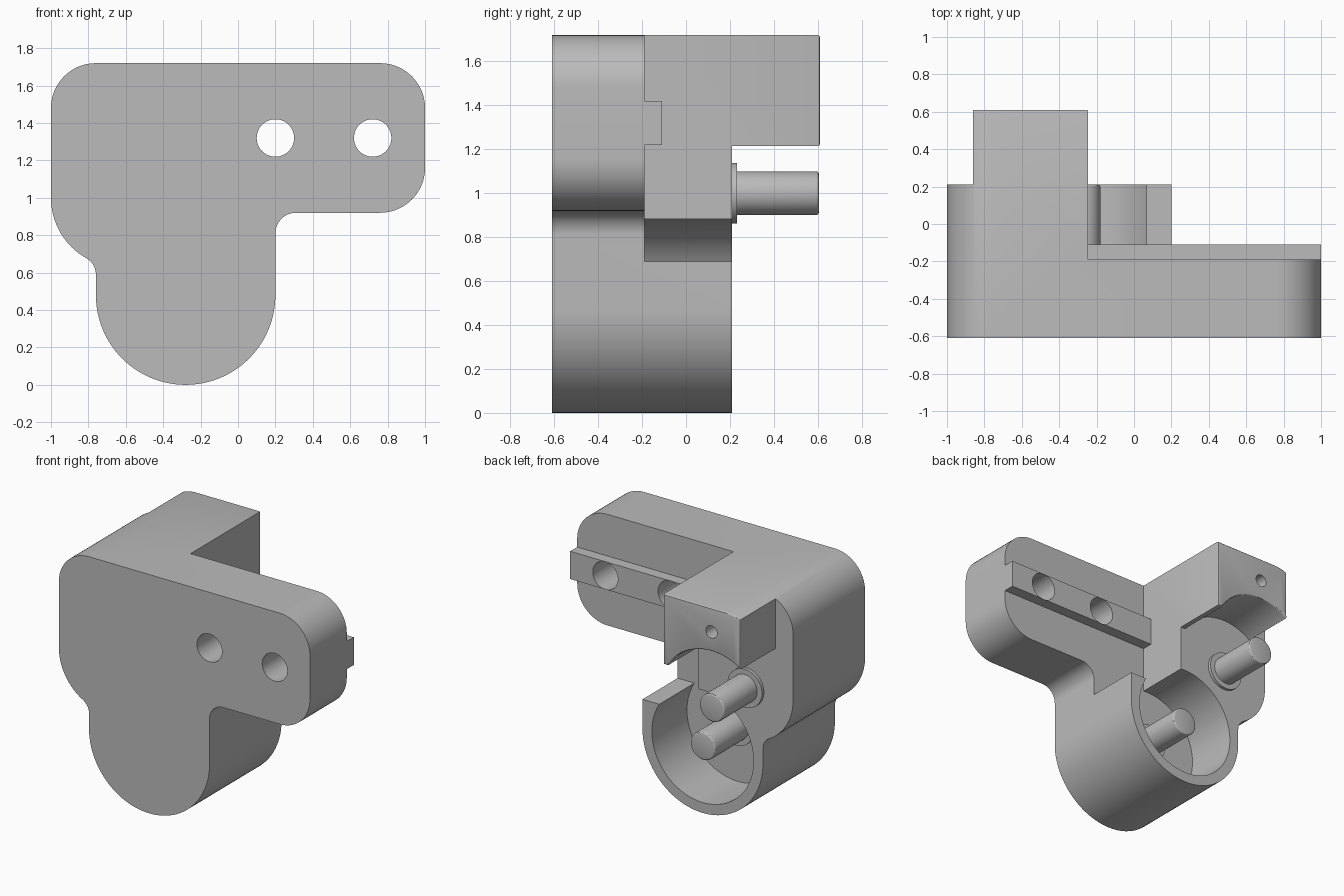
import bpy, bmesh
from math import sin, cos, radians, pi

cube = bpy.data.objects.get("Cube")
if cube:
    bpy.data.objects.remove(cube, do_unlink=True)

grey = bpy.data.materials.new("plain grey")
grey.use_nodes = True
grey.diffuse_color = (0.5, 0.5, 0.5, 1)
grey.node_tree.nodes["Principled BSDF"].inputs["Base Color"].default_value = (0.5, 0.5, 0.5, 1)


def arc(cx, cz, r, a0, a1, n=16):
    """Points on an arc in the xz plane, angles in degrees."""
    angles = [radians(a0 + (a1 - a0) * i / n) for i in range(n + 1)]
    return [(cx + r * cos(a), cz + r * sin(a)) for a in angles]


def circle(cx, cz, r, n=64):
    return arc(cx, cz, r, 0, 360, n)[:-1]


def rect(x0, x1, z0, z1):
    return [(x0, z0), (x1, z0), (x1, z1), (x0, z1)]


def bevel_back(bm, y, width):
    """Round the sharp edges lying in the plane at y."""
    edges = [e for e in bm.edges if all(abs(v.co.y - y) < 1e-4 for v in e.verts)
             and len(e.link_faces) == 2 and e.calc_face_angle() > 0.5]
    bmesh.ops.bevel(bm, geom=edges, offset=width, segments=3, profile=0.5, affect='EDGES')


def prism(name, outline, y0, y1, bevel=0):
    """Extrude an xz outline from y0 to y1."""
    bm = bmesh.new()
    face = bm.faces.new([bm.verts.new((x, y0, z)) for x, z in outline])
    ext = bmesh.ops.extrude_face_region(bm, geom=[face])
    for v in ext["geom"]:
        if isinstance(v, bmesh.types.BMVert):
            v.co.y = y1
    bmesh.ops.recalc_face_normals(bm, faces=bm.faces)
    if bevel:
        bevel_back(bm, y1, bevel)
    mesh = bpy.data.meshes.new(name)
    bm.to_mesh(mesh)
    bm.free()
    mesh.materials.append(grey)
    obj = bpy.data.objects.new(name, mesh)
    bpy.context.collection.objects.link(obj)
    return obj


def activate(obj):
    bpy.ops.object.select_all(action='DESELECT')
    obj.select_set(True)
    bpy.context.view_layer.objects.active = obj


def cut(obj, outline, y0, y1):
    """Subtract a prism from the object."""
    cutter = prism("cutter", outline, y0, y1)
    cutter.hide_render = True
    mod = obj.modifiers.new("cut", 'BOOLEAN')
    mod.operation, mod.solver, mod.object = 'DIFFERENCE', 'EXACT', cutter
    activate(obj)
    bpy.ops.object.modifier_apply(modifier=mod.name)
    bpy.data.objects.remove(cutter, do_unlink=True)


FRONT, STEP, MID, BACK = -0.61, -0.19, 0.21, 0.61
SIDE = -0.245
CUP, PIN = (-0.28, 0.48), (-0.63, 1.0)

# Housing outline, clockwise from the upper left corner
outline = (arc(-0.76, 1.48, 0.24, 180, 90)
           + arc(0.76, 1.48, 0.24, 90, 0)
           + arc(0.76, 1.16, 0.24, 0, -90)
           + arc(0.31, 0.81, 0.11, 90, 180)
           + arc(*CUP, 0.48, 0, -180, 48)
           + arc(-0.86, 0.59, 0.10, 0, 60.7, 10)
           + arc(*PIN, 0.37, 240.7, 180))
housing = prism("housing", outline, FRONT, BACK)

# Step behind the arm, then the lower and side clearance around the rear block
cut(housing, rect(SIDE, 1.2, 0.69, 2), STEP, 1)
cut(housing, rect(-1.2, 1.2, -0.2, 1.215), MID, 1)
cut(housing, rect(-1.2, -0.86, 1.1, 2), MID, 1)

# Curved underside of the block and the round cup
cut(housing, circle(*PIN, 0.41, 96), MID, 1)
cut(housing, circle(*CUP, 0.405, 96), STEP, 1)

# Softened back edge of the block
bm = bmesh.new()
bm.from_mesh(housing.data)
bevel_back(bm, BACK, 0.01)
bm.to_mesh(housing.data)
bm.free()

# Screw hole in the block
cut(housing, circle(-0.63, 1.55, 0.045, 24), 0.35, 1)

# Rail on the back of the arm
rail = prism("rail", rect(SIDE, 1.0, 1.22, 1.42), STEP, -0.11)

# Two holes through arm and rail
for x in (0.2, 0.72):
    for part in (housing, rail):
        cut(part, circle(x, 1.32, 0.1), -1, 0.1)

# Pins with their collars
parts = [housing, rail]
for name, centre, base, tip in (("upper", PIN, MID, 0.605), ("lower", CUP, STEP, MID)):
    parts.append(prism(name + "_pin", circle(*centre, 0.1, 48), base, tip, 0.012))
    parts.append(prism(name + "_collar", circle(*centre, 0.138, 48), base, base + 0.022))

for part in parts:
    activate(part)
    bpy.ops.object.shade_smooth_by_angle(angle=pi / 6)
